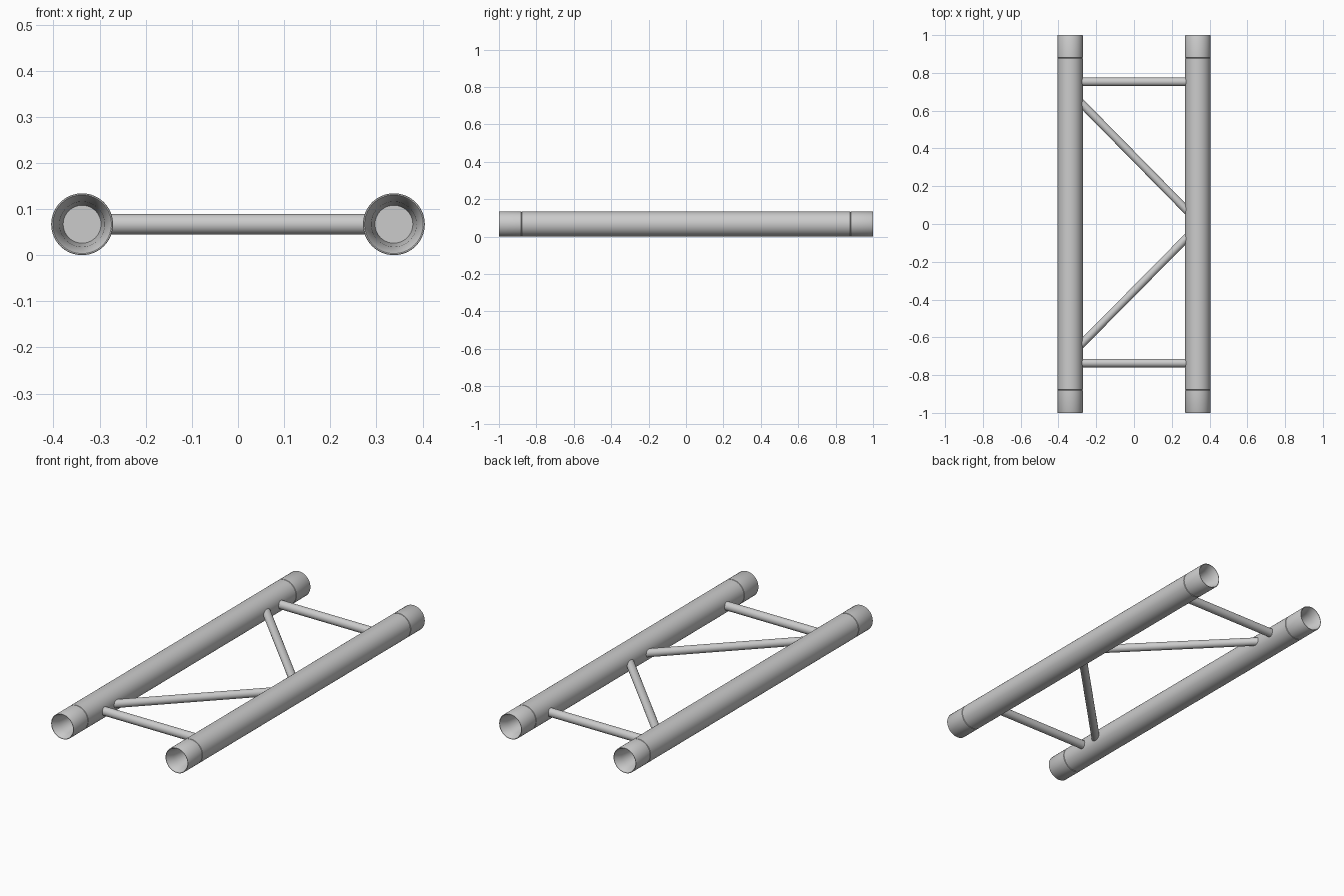
import bpy, bmesh, math
from mathutils import Vector

if "Cube" in bpy.data.objects:
    bpy.data.objects.remove(bpy.data.objects["Cube"])

R, CX, CZ = 0.067, 0.338, 0.067


def finish(name, bm):
    bmesh.ops.remove_doubles(bm, verts=bm.verts, dist=1e-5)
    bmesh.ops.recalc_face_normals(bm, faces=bm.faces)
    me = bpy.data.meshes.new(name)
    bm.to_mesh(me)
    bm.free()
    ob = bpy.data.objects.new(name, me)
    bpy.context.collection.objects.link(ob)
    bpy.context.view_layer.objects.active = ob
    ob.select_set(True)
    bpy.ops.object.shade_smooth_by_angle(angle=math.radians(35))
    ob.select_set(False)
    return ob


def chord(name, x):
    # half profile (radius, y): socket floor, tapered socket, rim, coupler seam
    half = [(0, 0.88), (0.041, 0.88), (0.049, 0.955), (0.062, 0.998), (0.0635, 1.0),
            (0.066, 1.0), (R, 0.998), (R, 0.881), (R - 0.003, 0.879), (R, 0.877)]
    profile = half + [(r, -y) for r, y in reversed(half)]
    bm = bmesh.new()
    vs = [bm.verts.new((x + r, y, CZ)) for r, y in profile]
    es = [bm.edges.new(p) for p in zip(vs, vs[1:])]
    bmesh.ops.spin(bm, geom=vs + es, cent=(x, 0, CZ), axis=(0, 1, 0),
                   angle=math.tau, steps=64, use_duplicate=False)
    return finish(name, bm)


def rod(name, y_left, y_right, r=0.0225):
    # round bar between the inner sides of the chords, sunk slightly into both
    a, b = Vector((-0.272, y_left, CZ)), Vector((0.272, y_right, CZ))
    d = b - a
    bm = bmesh.new()
    bmesh.ops.create_cone(bm, cap_ends=True, segments=40, radius1=r, radius2=r,
                          depth=d.length + 0.05)
    bm.transform(d.to_track_quat('Z', 'Y').to_matrix().to_4x4())
    bmesh.ops.translate(bm, verts=bm.verts, vec=(a + b) / 2)
    return finish(name, bm)


# Main tubes
chord("left_chord", -CX)
chord("right_chord", CX)

# Cross bars and diagonal braces
rod("back_cross_bar", 0.753, 0.753)
rod("front_cross_bar", -0.736, -0.736)
rod("back_diagonal", 0.633, 0.08, 0.021)
rod("front_diagonal", -0.63, -0.08, 0.021)
